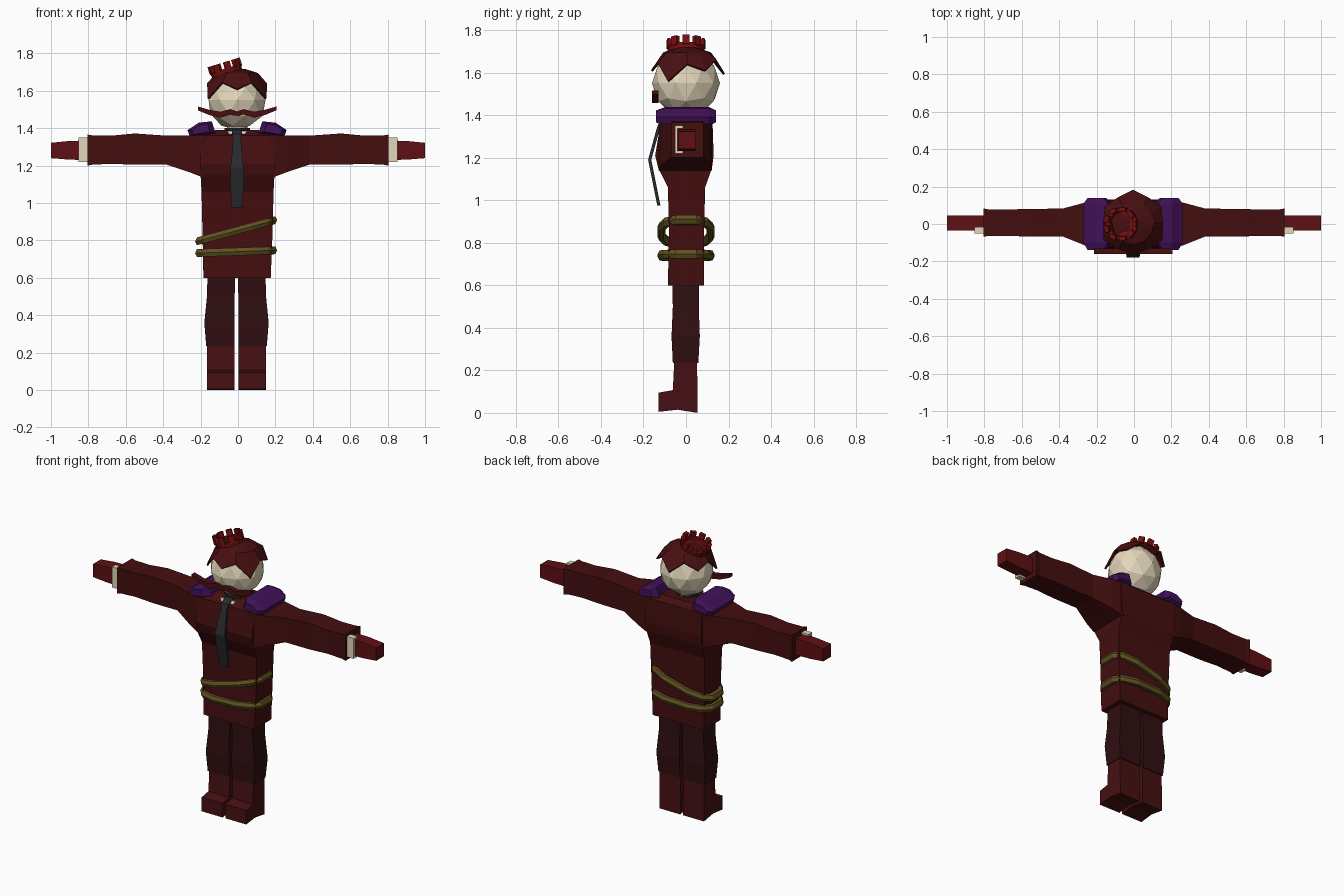
import bpy, bmesh, math
from mathutils import Matrix, Vector

cube = bpy.data.objects.get("Cube")
if cube:
    bpy.data.objects.remove(cube, do_unlink=True)


def material(name, r, g, b):
    col = [((c / 255 + 0.055) / 1.055) ** 2.4 if c > 10 else c / 3294 for c in (r, g, b)] + [1]
    m = bpy.data.materials.new(name)
    m.diffuse_color = col
    m.use_nodes = True
    m.node_tree.nodes["Principled BSDF"].inputs["Base Color"].default_value = col
    return m


COAT = material("coat dark red", 68, 14, 15)
TROUSER = material("trouser brown", 48, 15, 17)
BOOT = material("boot red", 70, 16, 18)
GLOVE = material("glove red", 95, 16, 19)
HAIR = material("hair red", 72, 15, 17)
CROWN = material("crown red", 118, 14, 16)
SKIN = material("pale skin", 228, 215, 186)
PURPLE = material("purple", 66, 17, 90)
BLACK = material("tie black", 40, 42, 44)
ROPE = material("rope olive", 96, 82, 32)


def finish(name, bm, mat):
    bmesh.ops.recalc_face_normals(bm, faces=bm.faces)
    me = bpy.data.meshes.new(name)
    bm.to_mesh(me)
    bm.free()
    me.materials.append(mat)
    ob = bpy.data.objects.new(name, me)
    bpy.context.collection.objects.link(ob)
    return ob


def loft(name, rings, mat, caps=True, closed=False):
    """Skin a list of point rings."""
    bm = bmesh.new()
    rows = [[bm.verts.new(p) for p in ring] for ring in rings]
    n = len(rows[0])
    pairs = list(zip(rows, rows[1:])) + ([(rows[-1], rows[0])] if closed else [])
    for a, b in pairs:
        for i in range(n):
            j = (i + 1) % n
            bm.faces.new((a[i], a[j], b[j], b[i]))
    if caps and not closed:
        bm.faces.new(rows[0])
        bm.faces.new(rows[-1])
    return finish(name, bm, mat)


def zbox(name, sections, mat):
    """Rectangles (z, x0, x1, y0, y1) stacked upward."""
    return loft(name, [[(a, c, z), (b, c, z), (b, d, z), (a, d, z)]
                       for z, a, b, c, d in sections], mat)


def xbox(name, sections, mat, s):
    """Rectangles (x, y0, y1, z0, z1) strung sideways; s mirrors them."""
    return loft(name, [[(s * x, a, c), (s * x, b, c), (s * x, b, d), (s * x, a, d)]
                       for x, a, b, c, d in sections], mat)


def circle(r, z, n, x=0, y=0):
    return [(x + r * math.cos(math.tau * i / n), y + r * math.sin(math.tau * i / n), z)
            for i in range(n)]


# Coat body
zbox("coat_body", [
    (0.60, -0.185, 0.175, -0.085, 0.085),
    (0.85, -0.19, 0.185, -0.08, 0.085),
    (1.06, -0.195, 0.19, -0.085, 0.09),
    (1.15, -0.20, 0.195, -0.13, 0.122),
    (1.21, -0.20, 0.20, -0.145, 0.13),
    (1.36, -0.20, 0.20, -0.12, 0.125),
    (1.39, -0.12, 0.11, -0.06, 0.09)], COAT)

# Neck, collar, shirt opening and tie
loft("neck", [circle(0.055, z, 8, -0.005) for z in (1.33, 1.45)], SKIN)
loft("collar", [circle(r, z, 10, -0.005, -0.01) for r, z in ((0.068, 1.36), (0.068, 1.402))], BLACK)
loft("shirt_opening", [[(-0.06, y - 0.005, 1.385), (0.05, y - 0.005, 1.385), (-0.005, y - 0.04, 1.32)]
                       for y in (-0.09, -0.083)], SKIN)
zbox("tie", [(z, -0.005 - w, -0.005 + w, y, y + 0.015) for z, w, y in (
    (0.975, 0.028, -0.135), (1.10, 0.037, -0.16), (1.19, 0.035, -0.178),
    (1.34, 0.02, -0.137), (1.37, 0.026, -0.125), (1.39, 0.026, -0.09))], BLACK)

# Arms, hands, cuff brackets, shoulder pads, legs and boots
for s, side in ((1, "left"), (-1, "right")):
    xbox(side + "_sleeve", [
        (0.15, -0.12, 0.12, 1.15, 1.365),
        (0.195, -0.13, 0.122, 1.14, 1.365),
        (0.26, -0.115, 0.115, 1.165, 1.36),
        (0.38, -0.067, 0.083, 1.205, 1.36),
        (0.55, -0.067, 0.08, 1.205, 1.372),
        (0.68, -0.064, 0.078, 1.21, 1.36),
        (0.78, -0.064, 0.078, 1.205, 1.362),
        (0.805, -0.068, 0.083, 1.20, 1.366)], COAT, s)
    xbox(side + "_hand", [
        (0.78, -0.035, 0.045, 1.23, 1.335),
        (0.90, -0.035, 0.045, 1.232, 1.332),
        (1.0, -0.035, 0.045, 1.24, 1.322)], GLOVE, s)
    for part, y1, z0, z1 in (("bar", -0.04, 1.22, 1.35),
                             ("lower_prong", -0.015, 1.22, 1.232),
                             ("upper_prong", -0.015, 1.338, 1.35)):
        xbox(side + "_cuff_" + part, [(x, -0.052, y1, z0, z1) for x in (0.79, 0.853)], SKIN, s)

    pad = [(0.25, 1.35), (0.265, 1.39), (0.205, 1.43), (0.135, 1.437), (0.115, 1.375)]
    mid = Vector((0.2, 1.395))
    rings = []
    for y, k in ((-0.14, 0.65), (-0.10, 1), (0.11, 1), (0.14, 0.65)):
        pts = [mid + (Vector(p) - mid) * k for p in pad]
        rings.append([(s * p.x - 0.005, y, p.y) for p in pts])
    loft(side + "_shoulder_pad", rings, PURPLE)

    def leg(z, inner, outer, y0, y1):
        return (z, s * inner - 0.008, s * outer - 0.008, y0, y1)

    zbox(side + "_trouser", [
        leg(0.235, 0.01, 0.162, -0.062, 0.058),
        leg(0.36, 0.01, 0.172, -0.068, 0.065),
        leg(0.50, 0.01, 0.158, -0.062, 0.06),
        leg(0.62, 0.006, 0.155, -0.065, 0.06)], TROUSER)
    profile = [(-0.13, 0.005), (-0.04, 0.015), (0.055, 0.0), (0.052, 0.245),
               (-0.055, 0.245), (-0.062, 0.107), (-0.13, 0.095)]
    loft(side + "_boot", [[(s * x - 0.008, y, z) for y, z in profile]
                          for x in (0.01, 0.157)], BOOT)


# Ropes round the waist
def rope(name, z, tilt):
    rings, n = [], 12
    for i in range(n):
        a = math.tau * (i + 0.5) / n
        c, q = math.cos(a), math.sin(a)
        ring = []
        for k in range(6):
            t = math.tau * k / 6
            off = 0.02 * math.cos(t)
            px = math.copysign(abs(c) ** 0.7, c) * 0.205 + off * c
            py = math.copysign(abs(q) ** 0.7, q) * 0.118 + off * q
            ring.append((px - 0.01, py, z + px * tilt + 0.024 * math.sin(t)))
        rings.append(ring)
    loft(name, rings, ROPE, closed=True)


rope("lower_rope", 0.74, 0.035)
rope("upper_rope", 0.852, 0.27)

# Head
bm = bmesh.new()
bmesh.ops.create_icosphere(bm, subdivisions=2, radius=0.16,
                           matrix=Matrix.Translation((-0.005, 0, 1.55)))
finish("head", bm, SKIN)

# Jagged hair cap, half of the rim mirrored from front to back
half = [(0.17, 1.61), (0.16, 1.645), (0.182, 1.56), (0.16, 1.64),
        (0.175, 1.61), (0.16, 1.66), (0.178, 1.595)]
rim = half + half[-2:0:-1]
rows = [[], [], []]
for i, (r, z) in enumerate(rim):
    a = math.radians(30 * i - 90)
    for row, (rr, zz) in zip(rows, ((0.04, 1.718), (0.112, 1.695), (r, z))):
        row.append((-0.005 + rr * math.cos(a), 0.005 + rr * math.sin(a), zz))
hair = loft("hair", rows[::-1], HAIR, caps=False)
bm = bmesh.new()
bm.from_mesh(hair.data)
bmesh.ops.holes_fill(bm, edges=[e for e in bm.edges
                                if e.is_boundary and min(v.co.z for v in e.verts) > 1.71])
bmesh.ops.recalc_face_normals(bm, faces=bm.faces)
if sum(f.normal.z for f in bm.faces) < 0:
    bmesh.ops.reverse_faces(bm, faces=bm.faces)
bm.to_mesh(hair.data)
bm.free()
shell = hair.modifiers.new("thickness", "SOLIDIFY")
shell.thickness = 0.01

# Moustache
top, bottom = [], []
for x, z, h in ((0, 1.478, 0.012), (0.035, 1.488, 0.014), (0.09, 1.472, 0.016),
                (0.15, 1.485, 0.014), (0.21, 1.506, 0.01)):
    top.append((x, z + h))
    bottom.append((x, z - h))
for s, side in ((1, "left"), (-1, "right")):
    outline = top + bottom[::-1]
    loft(side + "_moustache", [[(s * x - 0.005, y, z) for x, z in outline]
                               for y in (-0.16, -0.13)], HAIR)

# Tilted crown: hollow band with square teeth
place = Matrix.Translation((-0.052, 0, 1.672)) @ Matrix.Rotation(math.radians(-17), 4, "Y")
band = loft("crown_band", [circle(r, z, 18) for r, z in (
    (0.078, -0.01), (0.087, 0.05), (0.066, 0.05), (0.064, 0.035))], CROWN)
band.matrix_world = place
bm = bmesh.new()
for i in range(9):
    m = Matrix.Rotation(math.tau * i / 9, 4, "Z") @ Matrix.Translation((0.079, 0, 0.062))
    bmesh.ops.create_cube(bm, size=1, matrix=m @ Matrix.Diagonal((0.022, 0.034, 0.044, 1)))
teeth = finish("crown_teeth", bm, CROWN)
teeth.matrix_world = place
